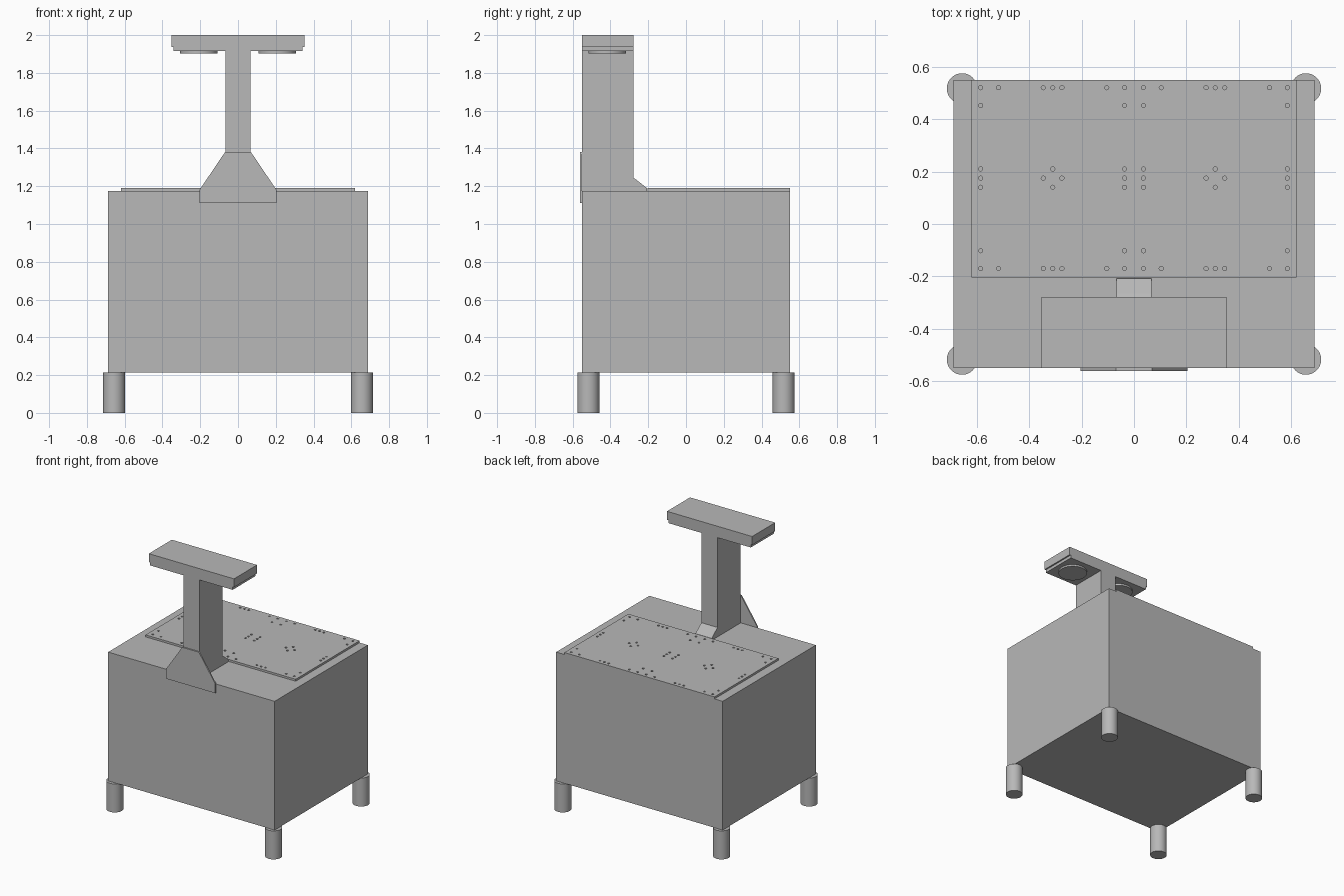
import bpy
import bmesh
from mathutils import Vector

cube = bpy.data.objects.get("Cube")
if cube:
    bpy.data.objects.remove(cube, do_unlink=True)

# Single material
grey = bpy.data.materials.new("plain grey")
grey.use_nodes = True
colour = (0.48, 0.48, 0.48, 1)
grey.diffuse_color = colour
grey.node_tree.nodes["Principled BSDF"].inputs["Base Color"].default_value = colour


def finish(name, bm):
    bmesh.ops.recalc_face_normals(bm, faces=bm.faces)
    mesh = bpy.data.meshes.new(name)
    bm.to_mesh(mesh)
    bm.free()
    mesh.materials.append(grey)
    obj = bpy.data.objects.new(name, mesh)
    bpy.context.collection.objects.link(obj)
    return obj


def prism(name, profile, axis, start, end):
    """Extrude a closed profile along x ('X', profile in yz) or y ('Y', profile in xz)."""
    bm = bmesh.new()
    if axis == "X":
        points, step = [(start, a, b) for a, b in profile], Vector((end - start, 0, 0))
    else:
        points, step = [(a, start, b) for a, b in profile], Vector((0, end - start, 0))
    face = bm.faces.new([bm.verts.new(p) for p in points])
    new = bmesh.ops.extrude_face_region(bm, geom=[face])["geom"]
    bmesh.ops.translate(bm, verts=[v for v in new if isinstance(v, bmesh.types.BMVert)], vec=step)
    return finish(name, bm)


def box(name, x, y0, y1, z0, z1):
    return prism(name, [(-x, z0), (x, z0), (x, z1), (-x, z1)], "Y", y0, y1)


def mirrored(half):
    """Complete a symmetric profile from its right half."""
    return half + [(-x, z) for x, z in reversed(half)]


def cylinder(name, x, y, z0, z1, radius, sides=48):
    bpy.ops.mesh.primitive_cylinder_add(vertices=sides, radius=radius, depth=z1 - z0,
                                        location=(x, y, (z0 + z1) / 2))
    obj = bpy.context.object
    obj.name = name
    obj.data.materials.append(grey)
    bpy.ops.object.shade_smooth_by_angle()
    return obj


# Cabinet and its four feet
box("cabinet", 0.688, -0.55, 0.55, 0.213, 1.175)
for x_name, sx in (("left", 1), ("right", -1)):
    for y_name, sy in (("front", -1), ("back", 1)):
        cylinder(f"{y_name}_{x_name}_foot", sx * 0.656, sy * 0.517, 0, 0.213, 0.058)

# Top plate with a symmetric pattern of small holes
plate = box("top_plate", 0.62, -0.205, 0.55, 1.175, 1.19)
rows = {
    0.345: (0.585, 0.517, 0.346, 0.31, 0.275, 0.104, 0.036),
    0.277: (0.585, 0.036),
    0.035: (0.585, 0.31, 0.036),
    0.0: (0.585, 0.346, 0.275, 0.036),
}
bm = bmesh.new()
for dy, columns in rows.items():
    for y in {dy, -dy}:
        for x in columns:
            for side in (-1, 1):
                made = bmesh.ops.create_cone(bm, cap_ends=True, segments=12, radius1=0.008,
                                             radius2=0.008, depth=0.024)
                bmesh.ops.translate(bm, verts=made["verts"], vec=(side * x, y + 0.175, 1.19))
cutter = finish("hole_cutter", bm)
cutter.hide_render = True
cutter.hide_set(True)
cutter.display_type = "WIRE"
cut = plate.modifiers.new("holes", "BOOLEAN")
cut.operation = "DIFFERENCE"
cut.solver = "EXACT"
cut.object = cutter

# Column and overhanging head as one T-shaped piece
prism("column_and_head", mirrored([(0.067, 1.175), (0.067, 1.915), (0.341, 1.915),
                                   (0.341, 1.937), (0.352, 1.937), (0.352, 2.0)]),
      "Y", -0.55, -0.278)

# Sloping block behind the column base
prism("column_wedge", [(-0.278, 1.175), (-0.207, 1.175), (-0.207, 1.19),
                       (-0.265, 1.236), (-0.278, 1.244)], "X", -0.067, 0.067)

# Tapered bracket fixed to the front
prism("front_bracket", mirrored([(0.204, 1.11), (0.204, 1.18), (0.069, 1.38)]),
      "Y", -0.56, -0.55)

# Round discs under the head
for x_name, sx in (("left", 1), ("right", -1)):
    cylinder(f"{x_name}_disc", sx * 0.207, -0.417, 1.902, 1.916, 0.099)
